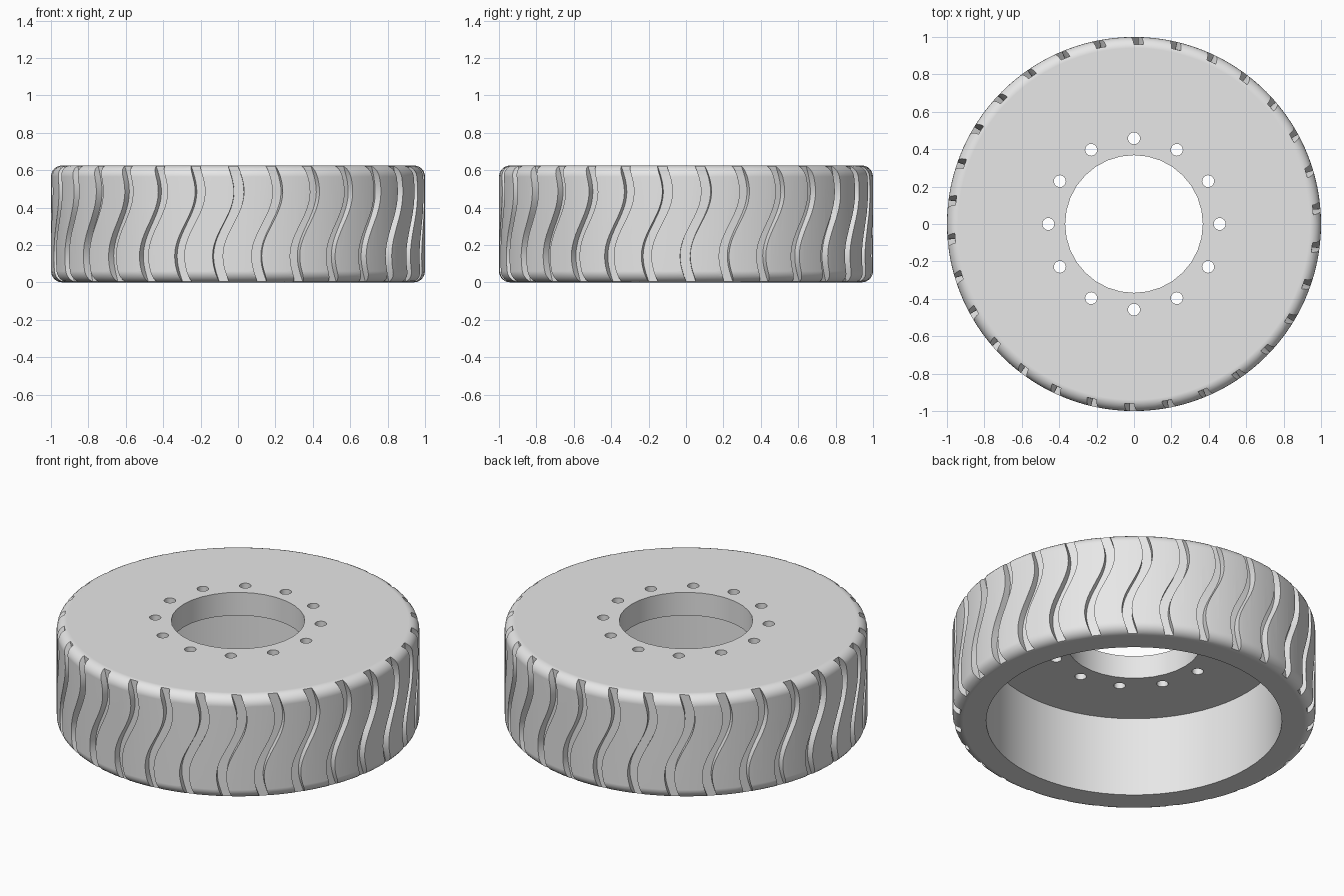
import bpy
import bmesh
from math import sin, cos, pi, radians
from mathutils import Vector

HEIGHT = 0.625
FILLET = 0.06
GROOVES = 30
BOLTS = 12

cube = bpy.data.objects.get("Cube")
if cube:
    bpy.data.objects.remove(cube, do_unlink=True)

grey = bpy.data.materials.new("plain grey")
grey.use_nodes = True
grey.diffuse_color = (0.8, 0.8, 0.8, 1)
grey.node_tree.nodes["Principled BSDF"].inputs["Base Color"].default_value = (0.8, 0.8, 0.8, 1)


def make_object(name, bm):
    bmesh.ops.recalc_face_normals(bm, faces=bm.faces)
    mesh = bpy.data.meshes.new(name)
    bm.to_mesh(mesh)
    bm.free()
    mesh.materials.append(grey)
    obj = bpy.data.objects.new(name, mesh)
    bpy.context.collection.objects.link(obj)
    return obj


def add_cylinder(bm, radius, low, high, sides, x=0, y=0):
    made = bmesh.ops.create_cone(bm, cap_ends=True, segments=sides,
                                 radius1=radius, radius2=radius, depth=high - low)
    bmesh.ops.translate(bm, verts=made["verts"], vec=(x, y, (low + high) / 2))


def cylinder_cutter(name, *args):
    bm = bmesh.new()
    add_cylinder(bm, *args)
    return make_object(name, bm)


def loft(bm, rings):
    """Skin a list of closed rings and cap both ends."""
    rings = [[bm.verts.new(p) for p in ring] for ring in rings]
    n = len(rings[0])
    for a, b in zip(rings, rings[1:]):
        for i in range(n):
            j = (i + 1) % n
            bm.faces.new((a[i], a[j], b[j], b[i]))
    bm.faces.new(rings[0])
    bm.faces.new(rings[-1])


def polar(radius, angle, z):
    return Vector((radius * cos(angle), radius * sin(angle), z))


# Wheel body: a disc with rounded shoulders
steps = 6
arc = [i / steps * pi / 2 for i in range(steps + 1)]
profile = [(1 - FILLET + FILLET * sin(a), FILLET - FILLET * cos(a)) for a in arc]
profile += [(r, HEIGHT - z) for r, z in reversed(profile)]
sides = 120
bm = bmesh.new()
loft(bm, [[polar(r, 2 * pi * i / sides, z) for i in range(sides)] for r, z in profile])
wheel = make_object("wheel", bm)

# Tread grooves: S-shaped bars around the rim
bm = bmesh.new()
half = 0.027
stations = 24
for k in range(GROOVES):
    rings = []
    for s in range(stations + 1):
        t = -0.04 + 1.08 * s / stations
        bend = -0.052 + 0.047 * (t - 0.5) - 0.045 * sin(2 * pi * t)
        mid = radians(-90) + 2 * pi * k / GROOVES + bend
        rings.append([polar(r, mid + d, t * HEIGHT) for r, d in
                      ((0.96, -half), (1.06, -half), (1.06, half), (0.96, half))])
    loft(bm, rings)
groove_cutter = make_object("groove_cutter", bm)

# Open cavity underneath and the central bore
cavity_cutter = cylinder_cutter("cavity_cutter", 0.815, -0.1, 0.485, 64)
bore_cutter = cylinder_cutter("bore_cutter", 0.368, 0.3, 0.8, 32)

# Ring of bolt holes
bm = bmesh.new()
for k in range(BOLTS):
    p = polar(0.458, 2 * pi * k / BOLTS, 0)
    add_cylinder(bm, 0.032, 0.3, 0.8, 24, p.x, p.y)
bolt_cutter = make_object("bolt_hole_cutter", bm)

# Cut everything out of the body
bpy.ops.object.select_all(action="DESELECT")
wheel.select_set(True)
bpy.context.view_layer.objects.active = wheel
for cutter in (cavity_cutter, bore_cutter, bolt_cutter, groove_cutter):
    mod = wheel.modifiers.new(cutter.name, "BOOLEAN")
    mod.operation = "DIFFERENCE"
    mod.solver = "EXACT"
    mod.object = cutter
    bpy.ops.object.modifier_apply(modifier=mod.name)
    bpy.data.objects.remove(cutter, do_unlink=True)

# Smooth rim with sharp cut edges and flat faces
bpy.ops.object.shade_smooth_by_angle(angle=radians(30))
weighted = wheel.modifiers.new("weighted_normals", "WEIGHTED_NORMAL")
weighted.keep_sharp = True
